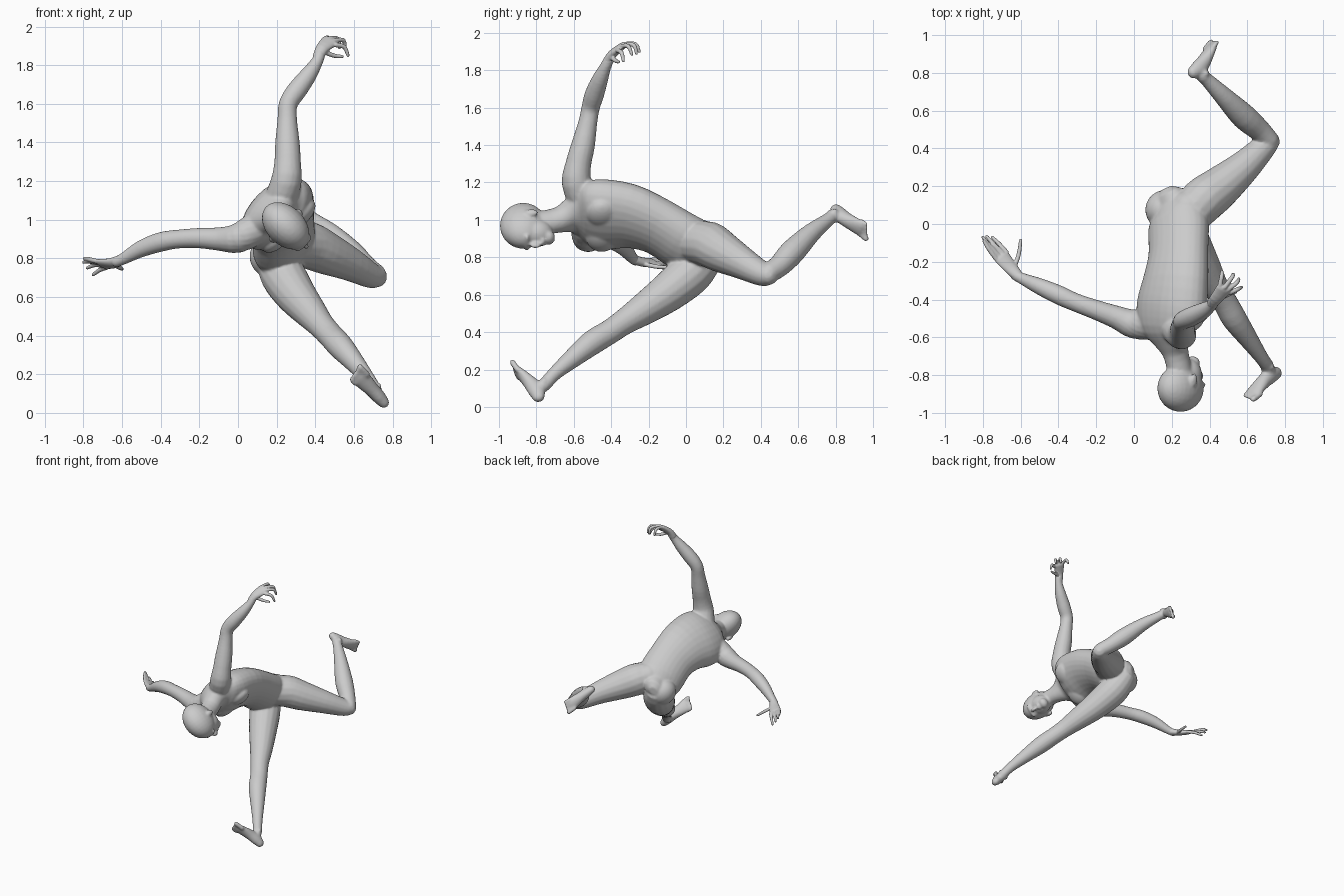
import bpy, bmesh, math
from mathutils import Vector as V, Matrix

SIDE = V((.707, 0, .707))      # body's left
UP = V((0, -1, 0))             # towards the crown
FACE = V((.707, 0, -.707))     # the way the chest and face look


def loft(bm, secs, side=SIDE, n=16, steps=3):
    """Closed tube through sections (x, y, z, half width, half depth)."""
    secs = [list(s) + [s[3]] * (5 - len(s)) for s in secs]
    P = [secs[0]] + secs + [secs[-1]]
    path = []
    for i in range(1, len(P) - 2):
        for k in range(steps):
            t = k / steps
            path.append([.5 * (2 * b + (c - a) * t + (2 * a - 5 * b + 4 * c - d) * t * t
                               + (3 * b - a - 3 * c + d) * t ** 3)
                         for a, b, c, d in zip(*P[i - 1:i + 3])])
    path.append(secs[-1])
    # rounded ends
    for end, nxt in ((0, 1), (-1, -2)):
        p, q = path[end], path[nxt]
        d = (V(p[:3]) - V(q[:3])).normalized()
        r = min(p[3], p[4])
        caps = [list(V(p[:3]) + d * r * e) + [p[3] * f, p[4] * f] for e, f in ((.6, .8), (.95, .35))]
        path = caps[::-1] + path if end == 0 else path + caps
    rings = []
    for i, p in enumerate(path):
        t = (V(path[min(i + 1, len(path) - 1)][:3]) - V(path[max(i - 1, 0)][:3])).normalized()
        s = (side - t * side.dot(t)).normalized()
        o = t.cross(s)
        rings.append([bm.verts.new(V(p[:3]) + s * p[3] * math.cos(a) + o * p[4] * math.sin(a))
                      for a in (2 * math.pi * j / n for j in range(n))])
    for a, b in zip(rings, rings[1:]):
        for j in range(n):
            bm.faces.new((a[j], a[(j + 1) % n], b[(j + 1) % n], b[j]))
    bm.faces.new(rings[0][::-1])
    bm.faces.new(rings[-1])


def ball(bm, c, rs, ru, rf):
    """Ellipsoid aligned with the body's side, up and face directions."""
    m = Matrix((SIDE * rs, UP * ru, FACE * rf)).transposed().to_4x4()
    bmesh.ops.create_uvsphere(bm, u_segments=24, v_segments=16, radius=1,
                              matrix=Matrix.Translation(c) @ m)


def finish(bm, name, voxel, smooth):
    """Fuse the overlapping volumes into one smooth skin."""
    bmesh.ops.recalc_face_normals(bm, faces=bm.faces)
    me = bpy.data.meshes.new(name)
    bm.to_mesh(me)
    bm.free()
    ob = bpy.data.objects.new(name, me)
    bpy.context.collection.objects.link(ob)
    r = ob.modifiers.new("fuse", 'REMESH')
    r.mode, r.voxel_size, r.use_smooth_shade = 'VOXEL', voxel, True
    s = ob.modifiers.new("soften", 'SMOOTH')
    s.factor, s.iterations = .5, smooth
    return ob


def foot(bm, heel, toe, ankle):
    heel, toe, ankle = V(heel), V(toe), V(ankle)
    d = toe - heel
    L = d.length
    d.normalize()
    n = ankle - heel
    n = (n - d * n.dot(d)).normalized()
    s = (SIDE - d * SIDE.dot(d) - n * SIDE.dot(n)).normalized()
    secs = [(.08, .03, .035, .035), (.22, .036, .045, .045), (.42, .038, .04, .042),
            (.62, .045, .03, .032), (.8, .05, .02, .021)]
    loft(bm, [list(heel + d * t * L + n * lift) + [w, h] for t, w, h, lift in secs], s)
    loft(bm, [list(ankle) + [.036], list(heel + d * .24 * L + n * .045) + [.035]], s)
    for sign in (-1, 1):
        k = ankle + s * .03 * sign
        bmesh.ops.create_icosphere(bm, subdivisions=2, radius=.016, matrix=Matrix.Translation(k))
    # toes, big toe on the inner side
    inner = 1 if ankle.y < 0 else -1
    for i in range(5):
        o = s * inner * (.038 - .02 * i) + n * .014
        r = .016 if i == 0 else .011
        loft(bm, [list(heel + d * .76 * L + o) + [r], list(heel + d * (.97 - .022 * i) * L + o) + [r]], s, 10)


def hand(name, palm, side, fingers):
    bm = bmesh.new()
    loft(bm, palm, V(side))
    for f in fingers:
        rr = (.013, .012, .009)
        loft(bm, [list(p) + [r] for p, r in zip(f, rr)], V(side).normalized(), 10)
    finish(bm, name, .005, 3)


body = bmesh.new()

# torso and neck
loft(body, [(.2, .12, .85, .1, .08), (.22, .07, .855, .155, .115), (.235, 0, .875, .18, .13),
            (.235, -.15, .965, .18, .125), (.22, -.3, 1.02, .205, .135), (.2, -.44, 1.03, .225, .14),
            (.185, -.54, 1.035, .2, .115), (.195, -.61, 1.025, .12, .08),
            (.22, -.68, 1.0, .068, .07), (.245, -.79, .98, .062, .068)], n=28)
# chest and buttock muscles
chest = V((.2, -.45, 1.03)) + FACE * .085
for k in (-1, 1):
    ball(body, chest + SIDE * .09 * k, .095, .085, .055)
ball(body, V((.165, .075, .8)), .1, .105, .11)
ball(body, V((.29, .08, .9)), .1, .1, .1)

# head with jaw, brow, nose, lips and ears
hc = V((.25, -.87, .965))
ball(body, hc - FACE * .005, .1, .125, .142)
for f, u, rs, ru, rf in ((.05, -.07, .075, .09, .075), (.085, -.135, .042, .035, .035),
                         (.125, -.02, .06, .016, .018), (.14, -.065, .014, .03, .022),
                         (.118, -.105, .028, .014, .018)):
    ball(body, hc + FACE * f + UP * u, rs, ru, rf)
for k in (-1, 1):
    ball(body, hc + SIDE * .1 * k - UP * .045 - FACE * .005, .014, .036, .022)

# left arm (raised) and right arm (out to the side)
loft(body, [(.215, -.54, 1.09, .085), (.25, -.585, 1.2, .08), (.257, -.575, 1.3, .069), (.256, -.55, 1.4, .064),
            (.255, -.525, 1.52, .051), (.26, -.51, 1.6, .049), (.305, -.49, 1.67, .052),
            (.365, -.46, 1.75, .044), (.41, -.43, 1.82, .031), (.425, -.41, 1.86, .029)])
loft(body, [(.1, -.53, .96, .085), (0, -.53, .905, .078), (-.09, -.495, .9, .062), (-.2, -.455, .905, .053),
            (-.31, -.415, .9, .049), (-.4, -.375, .885, .051), (-.5, -.33, .85, .044),
            (-.59, -.29, .8, .031), (-.63, -.27, .782, .028)])

# left leg (bent behind)
loft(body, [(.27, .02, .885, .11), (.36, .12, .87, .122), (.45, .19, .83, .113), (.58, .3, .77, .088),
            (.68, .4, .715, .068), (.715, .435, .705, .058)])
loft(body, [(.715, .44, .715, .055), (.66, .5, .755, .06), (.58, .57, .83, .068), (.48, .67, .93, .052),
            (.39, .76, 1.0, .037), (.36, .785, 1.025, .035)])
foot(body, (.28, .815, 1.075), (.425, .985, .93), (.365, .79, 1.02))

# right leg (reaching forward and down)
loft(body, [(.2, .09, .79, .105), (.235, .02, .71, .118), (.3, -.1, .61, .106), (.375, -.23, .52, .086),
            (.43, -.33, .455, .07), (.48, -.41, .4, .066), (.53, -.5, .345, .067),
            (.6, -.6, .265, .053), (.67, -.7, .18, .038), (.705, -.75, .125, .036)])
foot(body, (.775, -.81, .025), (.6, -.94, .215), (.705, -.755, .12))
finish(body, "human_body", .008, 5)

# hands
hand("left_hand",
     [(.415, -.42, 1.84, .03, .028), (.435, -.395, 1.885, .035, .024), (.475, -.345, 1.925, .045, .02)],
     (.7, -.5, -.5),
     [((.505, -.365, 1.905), (.55, -.345, 1.895), (.57, -.335, 1.85)),
      ((.495, -.35, 1.925), (.545, -.31, 1.93), (.555, -.29, 1.885)),
      ((.48, -.335, 1.94), (.52, -.28, 1.935), (.525, -.265, 1.89)),
      ((.455, -.325, 1.94), (.465, -.27, 1.94), (.465, -.25, 1.9)),
      ((.445, -.4, 1.87), (.495, -.375, 1.85), (.54, -.36, 1.845))])
hand("right_hand",
     [(-.61, -.28, .79, .029, .027), (-.65, -.235, .775, .038, .023), (-.7, -.175, .77, .047, .018)],
     (.7, .5, -.4),
     [((-.73, -.185, .785), (-.77, -.13, .795), (-.795, -.09, .8)),
      ((-.715, -.17, .775), (-.765, -.115, .785), (-.8, -.07, .78)),
      ((-.695, -.155, .765), (-.745, -.105, .765), (-.78, -.065, .75)),
      ((-.675, -.15, .755), (-.715, -.105, .74), (-.75, -.07, .715)),
      ((-.635, -.23, .765), (-.61, -.16, .75), (-.6, -.085, .745))])
